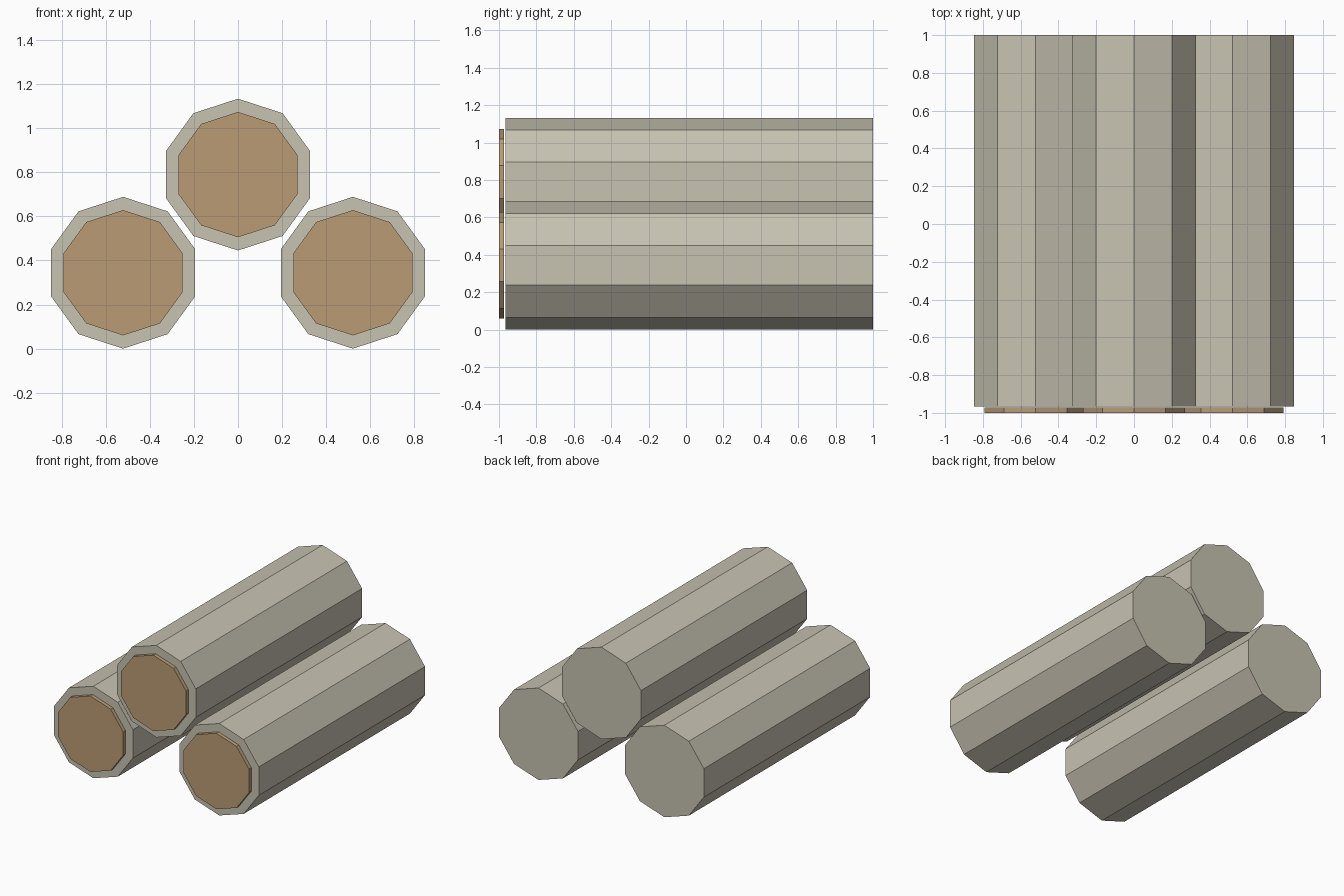
import bpy
import math

if "Cube" in bpy.data.objects:
    bpy.data.objects.remove(bpy.data.objects["Cube"])


def make_material(name, rgb):
    mat = bpy.data.materials.new(name)
    mat.diffuse_color = (*rgb, 1.0)
    mat.use_nodes = True
    mat.node_tree.nodes["Principled BSDF"].inputs["Base Color"].default_value = mat.diffuse_color
    return mat


bark = make_material("pale grey bark", (0.57, 0.54, 0.44))
wood = make_material("tan cut wood", (0.49, 0.33, 0.175))


def decagon_prism(name, x, z, radius, y0, y1, mat):
    """Ten-sided prism lying along y, with a corner pointing up."""
    bpy.ops.mesh.primitive_cylinder_add(
        vertices=10, radius=radius, depth=y1 - y0,
        location=(x, (y0 + y1) / 2, z), rotation=(math.pi / 2, 0, 0))
    obj = bpy.context.object
    obj.name = name
    obj.data.materials.append(mat)
    bpy.ops.object.transform_apply(location=False, rotation=True, scale=False)
    return obj


# Stack of three logs: two on the ground, one resting above
LOGS = {"left": (-0.521, 0.344), "right": (0.521, 0.344), "top": (0.0, 0.789)}

for side, (x, z) in LOGS.items():
    # Bark-covered trunk
    decagon_prism(side + "_log", x, z, 0.344, -0.966, 1.0, bark)
    # Thin cut-wood disc standing just off the front end
    decagon_prism(side + "_cut_end", x, z, 0.284, -1.0, -0.972, wood)
